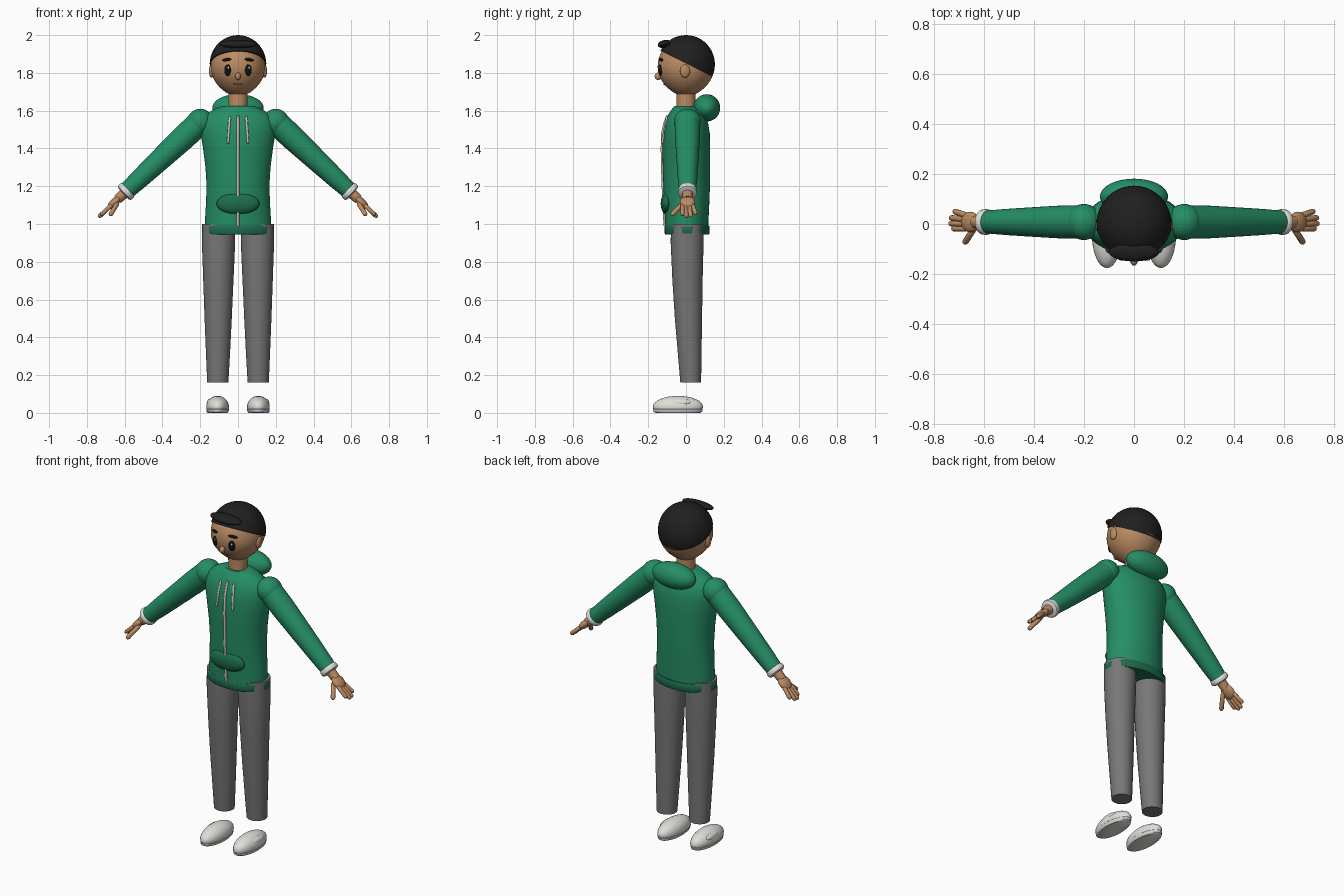
import bpy, bmesh, math
from mathutils import Vector, Euler

if "Cube" in bpy.data.objects:
    bpy.data.objects.remove(bpy.data.objects["Cube"])


def material(name, rgb):
    m = bpy.data.materials.new(name)
    m.diffuse_color = (*rgb, 1)
    m.use_nodes = True
    m.node_tree.nodes["Principled BSDF"].inputs["Base Color"].default_value = m.diffuse_color
    return m


SKIN = material("skin", (0.50, 0.26, 0.125))
LIP = material("lip_brown", (0.30, 0.14, 0.07))
HAIR = material("hair_black", (0.014, 0.014, 0.014))
EYE = material("eye_black", (0.006, 0.006, 0.006))
GREEN = material("jacket_green", (0.018, 0.27, 0.13))
DARK = material("trim_green", (0.012, 0.15, 0.075))
GREY = material("trouser_grey", (0.19, 0.185, 0.19))
WHITE = material("off_white", (0.74, 0.74, 0.70))
CORD = material("cord_pale", (0.58, 0.52, 0.49))


def finish(name, bm, mat):
    bmesh.ops.recalc_face_normals(bm, faces=bm.faces)
    me = bpy.data.meshes.new(name)
    bm.to_mesh(me)
    bm.free()
    me.materials.append(mat)
    ob = bpy.data.objects.new(name, me)
    bpy.context.collection.objects.link(ob)
    return ob


def ellipsoid(name, c, r, mat, rot=(0, 0, 0), taper=0, cut=None, n=32):
    """Ellipsoid; taper narrows the lower half, cut = (point, normal) keeps the normal side."""
    bm = bmesh.new()
    bmesh.ops.create_uvsphere(bm, u_segments=n, v_segments=n // 2, radius=1)
    e = Euler(rot)
    for v in bm.verts:
        k = 1 - taper * min(v.co.z, 0) ** 2
        p = Vector((v.co.x * r[0] * k, v.co.y * r[1] * k, v.co.z * r[2]))
        p.rotate(e)
        v.co = p + Vector(c)
    if cut:
        res = bmesh.ops.bisect_plane(bm, geom=bm.verts[:] + bm.edges[:] + bm.faces[:],
                                     plane_co=cut[0], plane_no=cut[1], clear_inner=True)
        rim = [g for g in res["geom_cut"] if isinstance(g, bmesh.types.BMEdge)]
        bmesh.ops.holes_fill(bm, edges=rim)
    return finish(name, bm, mat)


def skin_rings(name, rings, mat):
    """Join rings of points into a capped surface."""
    bm = bmesh.new()
    rows = [[bm.verts.new(p) for p in ring] for ring in rings]
    n = len(rows[0])
    for a, b in zip(rows, rows[1:]):
        for i in range(n):
            j = (i + 1) % n
            bm.faces.new((a[i], a[j], b[j], b[i]))
    bm.faces.new(rows[0])
    bm.faces.new(rows[-1])
    return finish(name, bm, mat)


def loft(name, sections, mat, n=40):
    """Vertical loft of ellipses (cx, cy, z, rx, ry)."""
    angles = [2 * math.pi * i / n for i in range(n)]
    return skin_rings(name, [[(cx + rx * math.cos(a), cy + ry * math.sin(a), z) for a in angles]
                             for cx, cy, z, rx, ry in sections], mat)


def tube(name, pts, radii, mat, n=24):
    """Round tube along points with a radius at each point."""
    pts = [Vector(p) for p in pts]
    q = (pts[-1] - pts[0]).to_track_quat('Z', 'Y')
    angles = [2 * math.pi * i / n for i in range(n)]
    return skin_rings(name, [[p + q @ Vector((r * math.cos(a), r * math.sin(a), 0)) for a in angles]
                             for p, r in zip(pts, radii)], mat)


def capsule(name, a, b, r, mat, n=12):
    """Round-ended rod from a to b."""
    a, b = Vector(a), Vector(b)
    d = (b - a).normalized() * r
    steps = [(-1, .15), (-.7, .7), (0, 1)]
    pts = [a + d * (k + 1) for k, _ in steps] + [b - d * (k + 1) for k, _ in reversed(steps)]
    rad = [r * w for _, w in steps]
    return tube(name, pts, rad + rad[::-1], mat, n)


# Head, hair and neck
ellipsoid("head", (0, 0, 1.832), (.145, .15, .156), SKIN, taper=.15, n=48)
ellipsoid("hair_cap", (0, 0, 1.845), (.15, .153, .155), HAIR,
          cut=((0, 0, 1.85), (0, .5, 1)), n=48)
ellipsoid("hair_fringe", (0, -.113, 1.953), (.1, .037, .021), HAIR, rot=(.2, 0, 0))
tube("neck", [(0, 0, 1.58), (0, 0, 1.72)], [.05, .05], SKIN, 32)
ellipsoid("nose", (0, -.147, 1.782), (.015, .019, .02), SKIN, n=20)
for i in range(4):
    xs = (-.026 + i * .013, -.013 + i * .013)
    a, b = [(x, -.1165 + 2 * x * x, 1.738 + 9 * x * x) for x in xs]
    capsule("mouth", a, b, .0028, LIP, 8)

# Jacket body: z, half width, front y, back y
profile = [(.95, .176, -.108, .116), (1.0, .176, -.11, .118), (1.1, .170, -.115, .123),
           (1.2, .166, -.12, .127), (1.3, .172, -.123, .128), (1.4, .185, -.125, .128),
           (1.48, .198, -.122, .126), (1.53, .198, -.112, .118), (1.57, .180, -.099, .102),
           (1.60, .140, -.081, .080), (1.626, .085, -.06, .056)]
loft("jacket_body", [(0, (f + b) / 2, z, w, (b - f) / 2) for z, w, f, b in profile], GREEN, 56)
loft("jacket_hem", [(0, .006, .945, .187, .116), (0, .006, .95, .191, .119),
                    (0, .006, .985, .191, .119), (0, .006, .993, .185, .115)], DARK, 56)
ellipsoid("hood", (0, .11, 1.615), (.136, .071, .072), GREEN, n=40)
ellipsoid("front_pocket", (0, -.103, 1.108), (.114, .031, .057), DARK)


def front_y(z):
    for (z0, _, f0, _), (z1, _, f1, _) in zip(profile, profile[1:]):
        if z0 <= z <= z1:
            return f0 + (f1 - f0) * (z - z0) / (z1 - z0)


# Zip follows the jacket front
zs = [.99, 1.1, 1.2, 1.3, 1.4, 1.48, 1.53, 1.575]
tube("zip", [(0, front_y(z) - .002, z) for z in zs], [.0075] * len(zs), CORD, 10)

along = Vector((.73, 0, -.684))
for s in (-1, 1):
    # Face sides
    ellipsoid("ear", (s * .14, -.005, 1.81), (.014, .026, .036), SKIN, n=20)
    turn = s * .4
    ellipsoid("eye", (s * .055, -.1365, 1.815), (.0185, .008, .031), EYE, rot=(0, 0, turn), n=24)
    ellipsoid("eye_glint", (s * .055 + .004, -.1435, 1.827), (.005, .003, .007), WHITE,
              rot=(0, 0, turn), n=12)
    ellipsoid("eyebrow", (s * .06, -.133, 1.87), (.027, .007, .008), EYE,
              rot=(0, s * .12, turn), n=20)

    # Drawstrings
    capsule("drawstring", (s * .043, -.1, 1.572), (s * .053, -.127, 1.425), .0065, CORD)

    # Shoulder, sleeve and cuff
    def arm(t, y=.008):
        return Vector((s * (.2 + along.x * t), y, 1.54 + along.z * t))

    ellipsoid("shoulder", arm(0), (.07, .072, .07), GREEN)
    tube("sleeve", [arm(0), arm(.12), arm(.28), arm(.43), arm(.54)],
         [.066, .066, .059, .052, .045], GREEN, 32)
    tube("cuff", [arm(.520), arm(.526), arm(.538), arm(.55), arm(.556)],
         [.043, .050, .052, .050, .040], WHITE, 32)

    # Hand
    tube("wrist", [arm(.53), arm(.60)], [.029, .025], SKIN)
    ellipsoid("palm", arm(.622), (.046, .041, .021), SKIN, rot=(0, s * .753, 0), n=24)
    for y0, y1, end in ((.033, .052, .715), (.017, .025, .735), (-.001, .002, .738), (-.018, -.019, .722)):
        capsule("finger", arm(.635, y0), arm(end, y1), .0115, SKIN)
    capsule("thumb", (s * .635, -.012, 1.115), (s * .678, -.078, 1.045), .0125, SKIN)

    # Trouser leg
    loft("trouser_leg", [(s * .103, .006, 1.0, .087, .086), (s * .103, .006, .9, .088, .087),
                         (s * .104, .008, .7, .080, .080), (s * .105, .013, .5, .072, .072),
                         (s * .106, .02, .3, .063, .062), (s * .107, .025, .16, .056, .055)], GREY)

    # Shoe
    ellipsoid("shoe_upper", (s * .108, -.043, .032), (.06, .133, .058), WHITE,
              cut=((0, 0, .016), (0, 0, 1)))
    loft("shoe_sole", [(s * .108, -.043, 0, .052, .118), (s * .108, -.043, .006, .058, .128),
                       (s * .108, -.043, .018, .06, .131), (s * .108, -.043, .022, .057, .128)], WHITE)
    ellipsoid("shoe_side_patch", (s * .152, -.03, .058), (.012, .055, .018), WHITE,
              rot=(0, -s * .5, 0), n=24)

# Smooth shading with crisp edges
bpy.ops.object.select_all(action='SELECT')
bpy.context.view_layer.objects.active = bpy.context.selected_objects[0]
bpy.ops.object.shade_smooth_by_angle(angle=math.radians(40))
